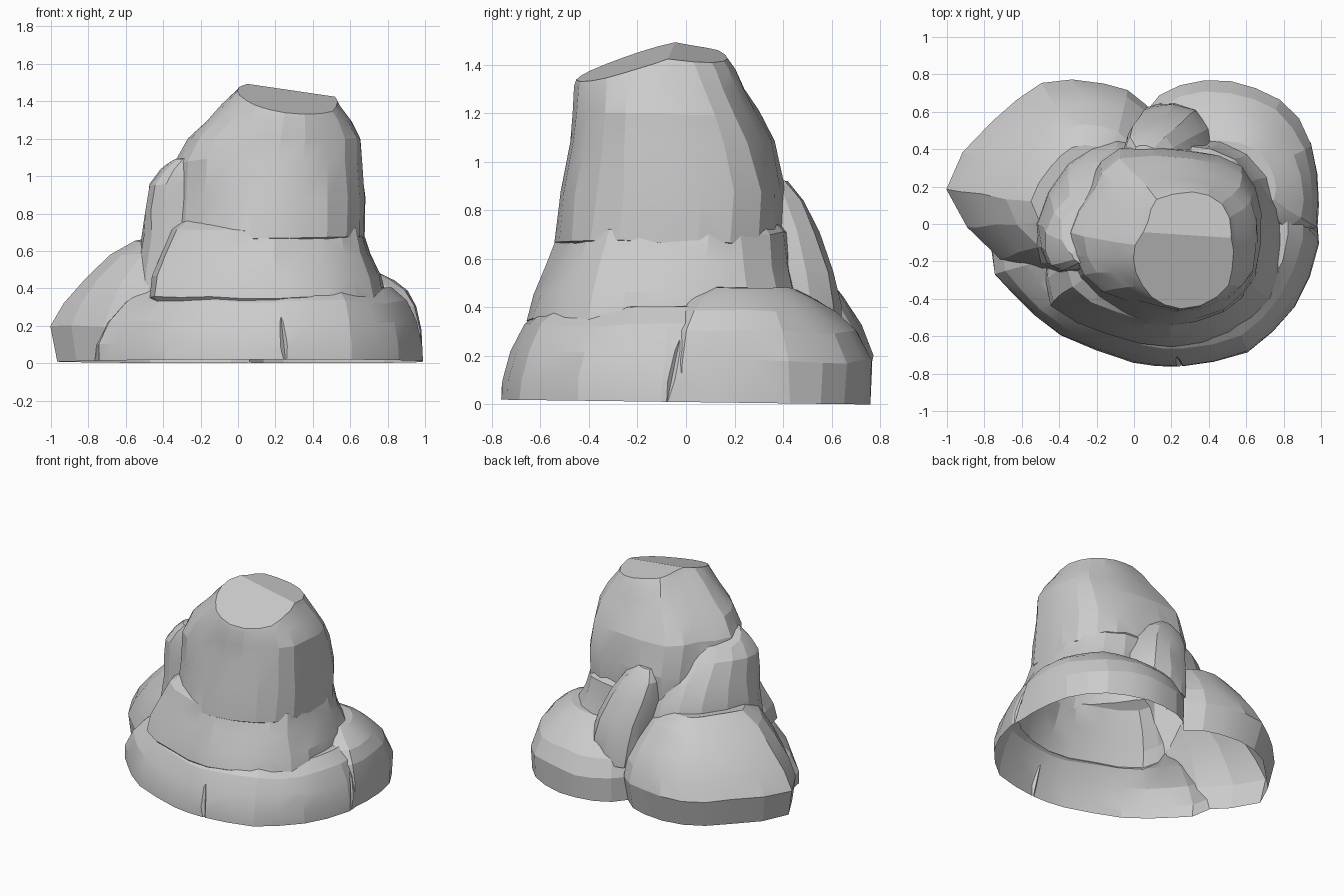
import bpy, bmesh, math
from mathutils import Vector, noise

if "Cube" in bpy.data.objects:
    bpy.data.objects.remove(bpy.data.objects["Cube"])


def smooth_loop(pts, n=2):
    """Closed Catmull-Rom curve through pts, normalised to a 0..1 box."""
    out, k = [], len(pts)
    for i in range(k):
        a, b, c, d = (Vector(pts[(i + j - 1) % k]) for j in range(4))
        for s in range(n):
            t = s / n
            out.append(0.5 * (2 * b + (c - a) * t + (2 * a - 5 * b + 4 * c - d) * t ** 2
                              + (3 * b - a - 3 * c + d) * t ** 3))
    lo = Vector((min(p.x for p in out), min(p.y for p in out)))
    hi = Vector((max(p.x for p in out), max(p.y for p in out)))
    return [((p.x - lo.x) / (hi.x - lo.x), (p.y - lo.y) / (hi.y - lo.y)) for p in out]


def cut(bm, co, no, fill):
    """Slice away everything on the side the normal points to."""
    geom = bm.verts[:] + bm.edges[:] + bm.faces[:]
    res = bmesh.ops.bisect_plane(bm, geom=geom, plane_co=co, plane_no=no, clear_outer=True)
    if fill:
        edges = [e for e in res["geom_cut"] if isinstance(e, bmesh.types.BMEdge)]
        bmesh.ops.contextual_create(bm, geom=edges)


def make_object(name, bm):
    bmesh.ops.recalc_face_normals(bm, faces=bm.faces)
    me = bpy.data.meshes.new(name)
    bm.to_mesh(me)
    bm.free()
    ob = bpy.data.objects.new(name, me)
    bpy.context.collection.objects.link(ob)
    return ob


def rock(name, outline, levels, cuts=()):
    """Loft an outline through levels (z, x0, x1, y0, y1), roughened slightly."""
    bm = bmesh.new()
    loop = smooth_loop(outline)
    rings = []
    for z, x0, x1, y0, y1 in levels:
        ring = []
        for u, v in loop:
            p = Vector((x0 + u * (x1 - x0), y0 + v * (y1 - y0), z))
            d = noise.noise_vector(p * 4.5) * 0.02
            ring.append(bm.verts.new(p + d))
        rings.append(ring)
    n = len(loop)
    for a, b in zip(rings, rings[1:]):
        for i in range(n):
            j = (i + 1) % n
            bm.faces.new((a[i], a[j], b[j], b[i]))
    bm.faces.new(rings[0][::-1])
    bm.faces.new(rings[-1])
    for co, no in cuts:
        cut(bm, Vector(co), Vector(no), True)
    return make_object(name, bm)


def boolean(target, tool, op):
    m = target.modifiers.new(op, 'BOOLEAN')
    m.operation, m.solver, m.object = op, 'EXACT', tool
    me = bpy.data.meshes.new_from_object(
        target.evaluated_get(bpy.context.evaluated_depsgraph_get()))
    target.modifiers.clear()
    target.data = me
    bpy.data.objects.remove(tool)


# Wide front skirt
shell = rock("rock_formation",
    [(-.76, -.12), (-.65, -.37), (-.39, -.6), (0, -.75), (.25, -.77), (.6, -.69),
     (.85, -.45), (.98, -.1), (.88, .3), (.3, .45), (-.5, .4)],
    [(-.1, -.77, .99, -.77, .45), (.1, -.76, .985, -.76, .45), (.22, -.71, .96, -.72, .44),
     (.33, -.61, .9, -.67, .42), (.4, -.48, .82, -.59, .4)])

# Back left boulder, slightly undercut at the ground
left = rock("back_left_boulder",
    [(-1, .2), (-.75, .56), (-.48, .76), (-.15, .77), (.08, .65), (.2, .35),
     (0, 0), (-.35, -.25), (-.72, -.17)],
    [(-.1, -.94, .17, -.25, .71), (.2, -1, .18, -.26, .77), (.32, -.93, .16, -.25, .73),
     (.45, -.82, .11, -.22, .65), (.58, -.68, .05, -.18, .53), (.65, -.54, -.05, -.1, .42)])

# Back right boulder
right = rock("back_right_boulder",
    [(.03, .6), (.22, .75), (.5, .77), (.78, .66), (.95, .43), (1, .1),
     (.9, -.1), (.4, -.05), (.02, .3)],
    [(-.1, .02, 1, -.1, .76), (.18, .02, .99, -.1, .77), (.3, .05, .955, -.07, .71),
     (.38, .08, .9, -.02, .63), (.44, .13, .83, .03, .54), (.48, .2, .75, .1, .45)])

# Middle tier with an overhanging lip
middle = rock("middle_tier",
    [(-.48, -.15), (-.46, -.42), (-.15, -.58), (.2, -.65), (.5, -.57), (.73, -.4),
     (.79, -.1), (.73, .25), (.47, .45), (0, .43), (-.38, .2)],
    [(.22, -.42, .7, -.56, .4), (.32, -.46, .76, -.63, .45), (.35, -.48, .79, -.66, .46),
     (.46, -.46, .77, -.63, .46), (.58, -.42, .71, -.58, .44), (.71, -.36, .67, -.53, .42),
     (.78, -.28, .6, -.45, .36)])

# Left shoulder rock, leaning in and sloping down to the back
shoulder = rock("left_shoulder",
    [(-.5, 0), (-.46, -.22), (-.28, -.26), (.05, -.1), (.1, .3), (-.08, .42), (-.34, .3)],
    [(.2, -.57, .1, -.27, .5), (.5, -.53, .1, -.26, .47), (.68, -.51, .1, -.26, .43),
     (.82, -.495, .06, -.25, .35), (.96, -.47, 0, -.24, .24), (1.04, -.41, -.05, -.22, .16),
     (1.1, -.34, -.1, -.2, .1)],
    [((-.33, -.15, 1.09), (-.25, .2, .9))])

# Wedge leaning against the back
wedge = rock("back_wedge",
    [(-.07, .3), (-.03, .55), (.06, .62), (.32, .6), (.42, .4), (.3, .2), (0, .2)],
    [(.25, .0, .42, .2, .65), (.42, -.02, .42, .2, .63), (.55, -.04, .4, .2, .605),
     (.72, -.06, .32, .2, .55), (.84, -.06, .22, .2, .49), (.92, -.01, .13, .2, .43)])

# Tall tower with a tilted front facet and blunt top
tower = rock("tower",
    [(-.35, -.05), (-.28, -.3), (-.05, -.48), (.2, -.55), (.48, -.48), (.65, -.28),
     (.68, .05), (.58, .3), (.3, .4), (-.08, .4), (-.24, .2)],
    [(.6, -.25, .58, -.45, .33), (.67, -.35, .68, -.55, .42), (.88, -.35, .68, -.515, .42),
     (1.08, -.33, .67, -.48, .36), (1.2, -.26, .66, -.46, .3), (1.3, -.16, .6, -.45, .25),
     (1.38, -.08, .54, -.43, .21), (1.46, .0, .5, -.4, .15), (1.54, .06, .46, -.37, .1)],
    [((.1, -.05, 1.485), (.12, -.3, .95)), ((.1, -.04, 1.485), (.15, .12, .97))])

for part in (left, right, middle, shoulder, wedge, tower):
    boolean(shell, part, 'UNION')

# Narrow cracks in the skirt, front and right
for x, y, ang, tilt, length in ((.25, -.77, 0, -.1, .74), (1.0, -.07, 90, .2, .5)):
    bm = bmesh.new()
    bmesh.ops.create_cone(bm, cap_ends=True, segments=4, radius1=.025, radius2=.02, depth=length)
    crack = make_object("crack_cutter", bm)
    crack.hide_render = True
    crack.location = (x, y, .05)
    crack.rotation_euler = (-.2, tilt, math.radians(ang))
    bpy.context.view_layer.update()
    boolean(shell, crack, 'DIFFERENCE')

# Open the underside so the formation is a hollow shell
bm = bmesh.new()
bm.from_mesh(shell.data)
cut(bm, Vector((0, 0, .01)), Vector((0, -.013, -1)), False)
bm.to_mesh(shell.data)
bm.free()

bpy.context.view_layer.objects.active = shell
shell.select_set(True)
bpy.ops.object.shade_smooth_by_angle(angle=math.radians(15))
